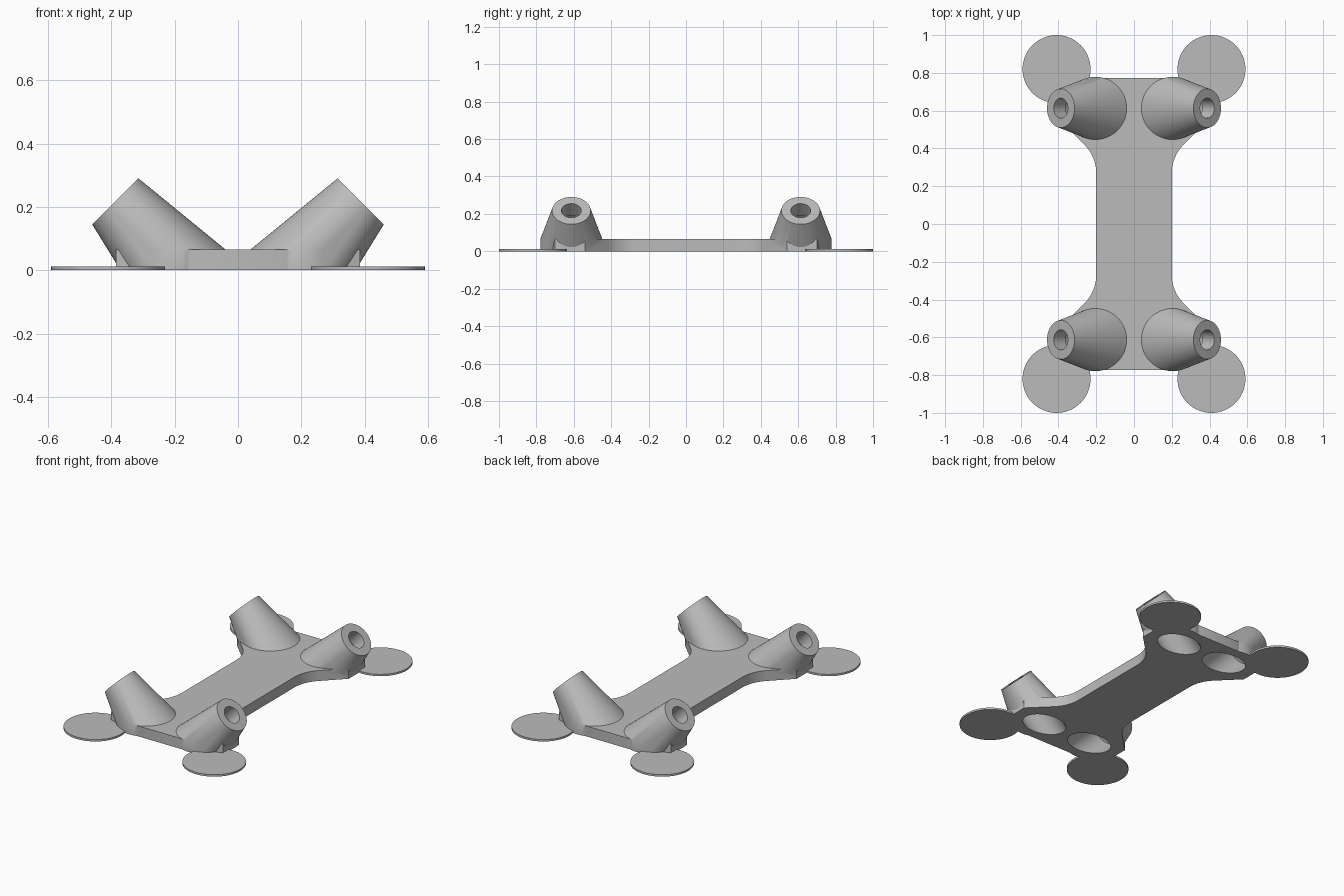
import bpy, bmesh, math
from mathutils import Vector, Matrix

SEGS = 64
THICK = 0.065               # plate thickness
BOSS_X, BOSS_Y, BOSS_R = 0.205, 0.613, 0.166
TIP = Vector((0.3875, BOSS_Y, 0.2175))
TIP_R, HOLE_R, BORE_R = 0.103, 0.053, 0.1
TILT = Matrix.Rotation(math.radians(45), 3, 'Y')

cube = bpy.data.objects.get("Cube")
if cube:
    bpy.data.objects.remove(cube, do_unlink=True)

grey = bpy.data.materials.new("plain grey")
grey.use_nodes = True
colour = (0.5, 0.5, 0.5, 1)
grey.diffuse_color = colour
grey.node_tree.nodes["Principled BSDF"].inputs["Base Color"].default_value = colour


def finish(name, bm):
    bmesh.ops.recalc_face_normals(bm, faces=bm.faces)
    mesh = bpy.data.meshes.new(name)
    bm.to_mesh(mesh)
    bm.free()
    mesh.materials.append(grey)
    obj = bpy.data.objects.new(name, mesh)
    bpy.context.collection.objects.link(obj)
    return obj


def circle(radius, z=0.0):
    angles = [2 * math.pi * i / SEGS for i in range(SEGS)]
    return [Vector((radius * math.cos(a), radius * math.sin(a), z)) for a in angles]


def mirrored(points, sx, sy):
    return [Vector((p.x * sx, p.y * sy, p.z)) for p in points]


def prism(name, outline, height):
    bm = bmesh.new()
    face = bm.faces.new([bm.verts.new((p[0], p[1], 0)) for p in outline])
    top = bmesh.ops.extrude_face_region(bm, geom=[face])["geom"]
    bmesh.ops.translate(bm, vec=(0, 0, height),
                        verts=[v for v in top if isinstance(v, bmesh.types.BMVert)])
    return finish(name, bm)


def boss(sx, sy):
    # Upright foot ring blended into a tilted end face
    points = [p + Vector((BOSS_X, BOSS_Y, 0)) for p in circle(BOSS_R) + circle(BOSS_R, THICK)]
    points += [TIP + TILT @ p for p in circle(TIP_R)]
    bm = bmesh.new()
    verts = [bm.verts.new(p) for p in mirrored(points, sx, sy)]
    bmesh.ops.convex_hull(bm, input=verts)
    bmesh.ops.dissolve_limit(bm, angle_limit=0.001, verts=bm.verts, edges=bm.edges)
    return finish("boss", bm)


def bore(sx, sy):
    # Stepped hole along the tilted axis
    bm = bmesh.new()
    rings = []
    for radius, along in ((BORE_R, -0.5), (BORE_R, -0.09), (HOLE_R, -0.09), (HOLE_R, 0.05)):
        points = [TIP + TILT @ p for p in circle(radius, along)]
        rings.append([bm.verts.new(p) for p in mirrored(points, sx, sy)])
    for low, high in zip(rings, rings[1:]):
        for i in range(SEGS):
            j = (i + 1) % SEGS
            bm.faces.new((low[i], low[j], high[j], high[i]))
    bm.faces.new(rings[0])
    bm.faces.new(rings[-1])
    return finish("bore_cutter", bm)


def combine(target, other, operation):
    mod = target.modifiers.new(operation, 'BOOLEAN')
    mod.operation, mod.solver, mod.object = operation, 'EXACT', other
    bpy.context.view_layer.update()
    result = target.evaluated_get(bpy.context.evaluated_depsgraph_get())
    mesh = bpy.data.meshes.new_from_object(result)
    target.modifiers.clear()
    target.data = mesh
    bpy.data.objects.remove(other, do_unlink=True)


# Waisted plate: one quarter of the outline, then mirrored
FILLET = 0.21
quarter = []
for i in range(11):
    a = math.radians(45 * i / 10)
    quarter.append((0.2 + FILLET * (1 - math.cos(a)), 0.27 + FILLET * math.sin(a)))
quarter += [(0.385, 0.541), (0.385, 0.7), (0.155, 0.772)]
right_back = [(-x, y) for x, y in reversed(quarter)]
right_front = [(-x, -y) for x, y in quarter]
left_front = [(x, -y) for x, y in reversed(quarter)]
plate = prism("base_plate", quarter + right_back + right_front + left_front, THICK)

# Angled bosses with through holes
corners = [(sx, sy) for sx in (1, -1) for sy in (1, -1)]
for sx, sy in corners:
    combine(plate, boss(sx, sy), 'UNION')
for sx, sy in corners:
    combine(plate, bore(sx, sy), 'DIFFERENCE')

# Thin round corner pads
parts = [plate]
for sx, sy in corners:
    name = ("back" if sy > 0 else "front") + ("_left" if sx > 0 else "_right") + "_pad"
    pad = prism(name, [(p.x, p.y) for p in circle(0.18)], 0.012)
    pad.location = (0.41 * sx, 0.82 * sy, 0)
    parts.append(pad)

bpy.ops.object.select_all(action='DESELECT')
for part in parts:
    part.select_set(True)
bpy.context.view_layer.objects.active = plate
bpy.ops.object.shade_smooth_by_angle(angle=math.radians(30))
